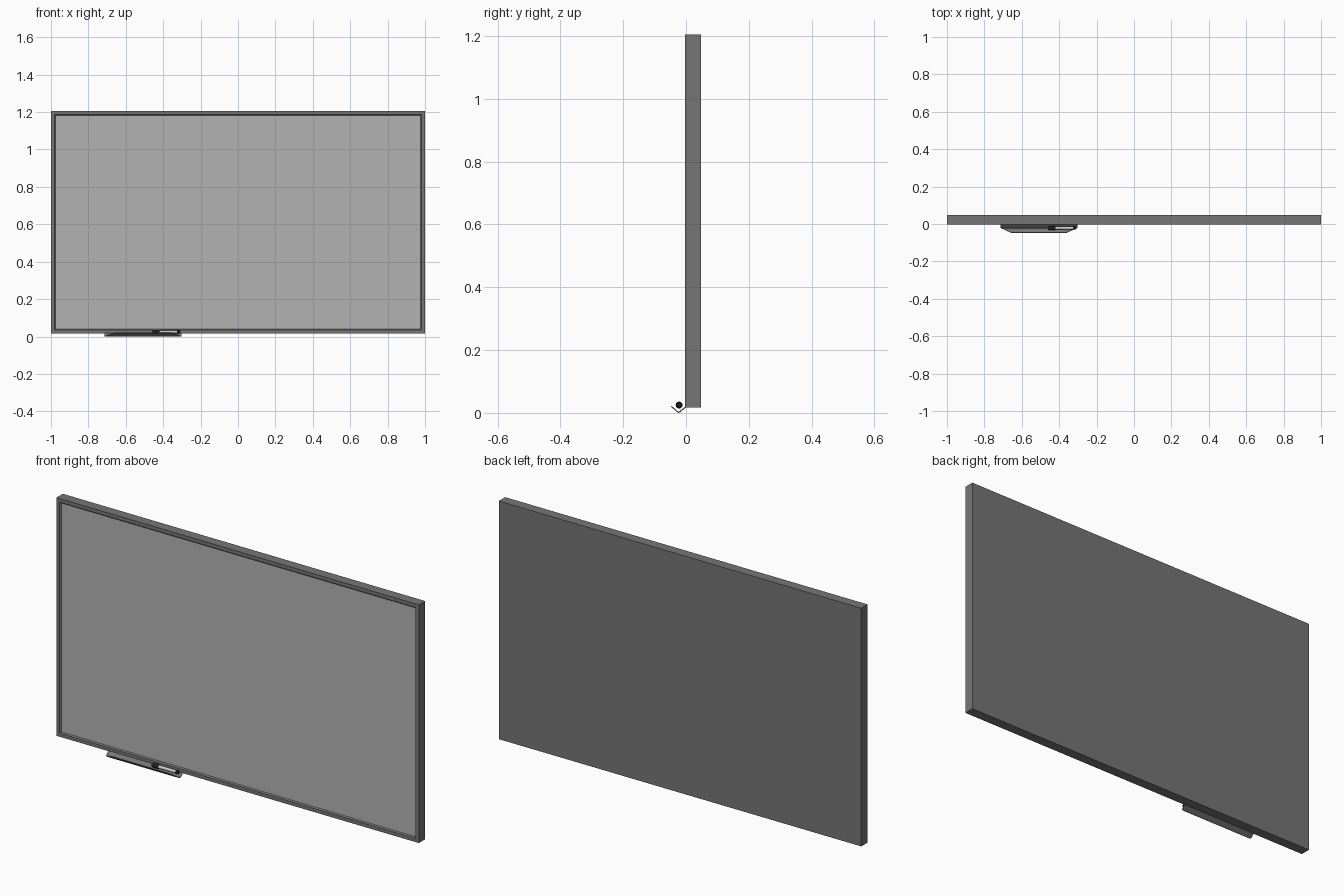
import bpy, bmesh, math

if "Cube" in bpy.data.objects:
    bpy.data.objects.remove(bpy.data.objects["Cube"])


def make_object(name, bm, grey):
    mesh = bpy.data.meshes.new(name)
    bm.to_mesh(mesh)
    bm.free()
    ob = bpy.data.objects.new(name, mesh)
    bpy.context.collection.objects.link(ob)
    mat = bpy.data.materials.new(name + "_grey")
    mat.diffuse_color = (grey, grey, grey, 1)
    mat.use_nodes = True
    mat.node_tree.nodes["Principled BSDF"].inputs["Base Color"].default_value = mat.diffuse_color
    mesh.materials.append(mat)
    return ob


def bridge(bm, rings):
    """Join rings of vertices into a closed, capped shell."""
    n = len(rings[0])
    for r, s in zip(rings, rings[1:]):
        for i in range(n):
            j = (i + 1) % n
            bm.faces.new((r[i], r[j], s[j], s[i]))
    bm.faces.new(rings[0])
    bm.faces.new(rings[-1])
    bmesh.ops.recalc_face_normals(bm, faces=bm.faces)


def nested_rects(name, steps, x1, z0, z1, grey):
    """Mitred shell through rectangles at (inset, y)."""
    bm = bmesh.new()
    rings = []
    for inset, y in steps:
        a, b, t = x1 - inset, z0 + inset, z1 - inset
        rings.append([bm.verts.new(p) for p in
                      ((-a, y, b), (a, y, b), (a, y, t), (-a, y, t))])
    bridge(bm, rings)
    return make_object(name, bm, grey)


def lathe_x(name, profile, y, z, grey, sides=16):
    """Turned part along x from (x, radius) points."""
    bm = bmesh.new()
    angles = [2 * math.pi * i / sides for i in range(sides)]
    bridge(bm, [[bm.verts.new((x, y + r * math.cos(a), z + r * math.sin(a)))
                 for a in angles] for x, r in profile])
    ob = make_object(name, bm, grey)
    bpy.ops.object.select_all(action='DESELECT')
    ob.select_set(True)
    bpy.context.view_layer.objects.active = ob
    bpy.ops.object.shade_smooth_by_angle(angle=math.radians(35))
    return ob


BODY, PANEL, LIGHT, BLACK = 0.18, 0.45, 0.6, 0.015

# Board body and raised frame with a shallow recess for the writing surface
nested_rects("board_frame",
             [(0, 0.047), (0, -0.003), (0.018, -0.003), (0.024, 0.004)],
             1.0, 0.017, 1.205, BODY)

# Writing surface set inside the frame
nested_rects("writing_panel", [(0, 0.01), (0, 0.003)], 0.977, 0.040, 1.182, PANEL)

# Folded sheet tray: V section with a tapered front lip
bm = bmesh.new()
rows = [[bm.verts.new((x, y, z)) for x in (xa, xb)] for xa, xb, y, z in (
    (-0.713, -0.303, -0.003, 0.020),
    (-0.713, -0.303, -0.022, 0.004),
    (-0.705, -0.311, -0.025, 0.004),
    (-0.655, -0.361, -0.045, 0.022))]
for r, s in zip(rows, rows[1:]):
    bm.faces.new((r[0], r[1], s[1], s[0]))
tray = make_object("pen_tray", bm, BODY)
sheet = tray.modifiers.new("sheet", 'SOLIDIFY')
sheet.thickness = 0.004
sheet.offset = 1

# Marker resting in the tray: cap, barrel and end plug
PY, PZ = -0.022, 0.025
lathe_x("marker_cap", [(-0.456, 0.009), (-0.453, 0.011),
                       (-0.423, 0.011), (-0.420, 0.010)], PY, PZ, BLACK)
lathe_x("marker_barrel", [(-0.421, 0.008), (-0.325, 0.008)], PY, PZ, LIGHT)
lathe_x("marker_plug", [(-0.326, 0.0085), (-0.314, 0.0085),
                        (-0.311, 0.006)], PY, PZ, BLACK)
